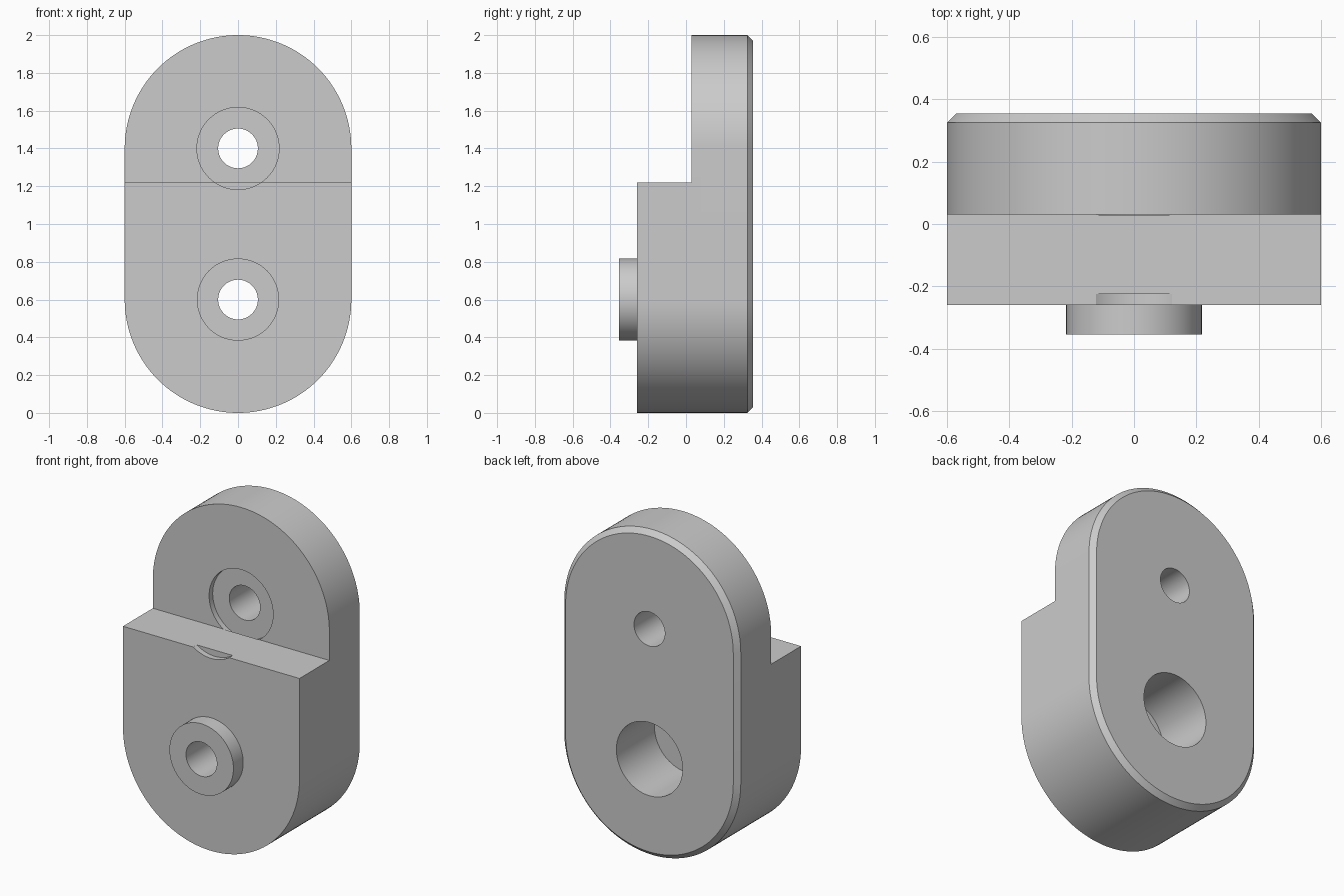
import bpy
import math

if "Cube" in bpy.data.objects:
    bpy.data.objects.remove(bpy.data.objects["Cube"], do_unlink=True)

# Single plain grey material
grey = bpy.data.materials.new("light grey")
grey.use_nodes = True
COLOUR = (0.6, 0.6, 0.6, 1)
grey.diffuse_color = COLOUR
grey.node_tree.nodes["Principled BSDF"].inputs["Base Color"].default_value = COLOUR

LOW_Z, HIGH_Z = 0.6, 1.4      # hole centres
FRONT, BACK = -0.26, 0.355    # body depth
STEP_Y, STEP_Z = 0.03, 1.22   # ledge
HOLE_R, BOSS_R = 0.105, 0.2175
RECESS = 0.035


def stadium(radius, y, segments=64):
    """Rounded-end outline in the xz plane."""
    points = []
    for centre, start in ((HIGH_Z, 0), (LOW_Z, math.pi)):
        for i in range(segments + 1):
            a = start + math.pi * i / segments
            points.append((radius * math.cos(a), y, centre + radius * math.sin(a)))
    return points


def loft(name, rings):
    """Closed solid through matching rings of points."""
    n = len(rings[0])
    verts = [p for ring in rings for p in ring]
    faces = [tuple(range(n)), tuple(reversed(range(len(verts) - n, len(verts))))]
    for k in range(len(rings) - 1):
        for i in range(n):
            j = (i + 1) % n
            faces.append((k * n + j, k * n + i, (k + 1) * n + i, (k + 1) * n + j))
    mesh = bpy.data.meshes.new(name)
    mesh.from_pydata(verts, [], faces)
    obj = bpy.data.objects.new(name, mesh)
    bpy.context.collection.objects.link(obj)
    return obj


def cylinder(name, radius, z, y0, y1):
    bpy.ops.mesh.primitive_cylinder_add(vertices=96, radius=radius, depth=y1 - y0,
                                        location=(0, (y0 + y1) / 2, z),
                                        rotation=(math.pi / 2, 0, 0))
    obj = bpy.context.object
    obj.name = name
    return obj


def combine(target, other, operation):
    """Apply a boolean and remove the helper."""
    mod = target.modifiers.new(other.name, "BOOLEAN")
    mod.operation, mod.solver, mod.object = operation, "EXACT", other
    bpy.context.view_layer.update()
    bpy.ops.object.select_all(action="DESELECT")
    bpy.context.view_layer.objects.active = target
    target.select_set(True)
    bpy.ops.object.modifier_apply(modifier=mod.name)
    bpy.data.objects.remove(other, do_unlink=True)


# Body with chamfered back edge
chamfer = 0.03
body = loft("bracket_body", [stadium(0.6, FRONT), stadium(0.6, BACK - chamfer),
                             stadium(0.6 - chamfer, BACK)])
bpy.context.view_layer.objects.active = body
body.select_set(True)
bpy.ops.object.mode_set(mode="EDIT")
bpy.ops.mesh.select_all(action="SELECT")
bpy.ops.mesh.normals_make_consistent(inside=False)
bpy.ops.object.mode_set(mode="OBJECT")

# Step: thin upper plate above the thick lower block
bpy.ops.mesh.primitive_cube_add(size=2, location=(0, STEP_Y - 1, STEP_Z + 1))
step = bpy.context.object
step.name = "step_cutter"
combine(body, step, "DIFFERENCE")

# Raised boss on the lower block
combine(body, cylinder("boss", BOSS_R, LOW_Z, -0.355, FRONT + 0.05), "UNION")

# Shallow recesses around the upper hole, in the plate and in the block's front
combine(body, cylinder("plate_recess", BOSS_R, HIGH_Z, STEP_Y - 0.001, STEP_Y + RECESS), "DIFFERENCE")
combine(body, cylinder("front_recess", BOSS_R, HIGH_Z, FRONT - 0.1, FRONT + RECESS), "DIFFERENCE")

# Deep counterbore from the back, then the through holes
combine(body, cylinder("counterbore", 0.225, LOW_Z, -0.015, BACK + 0.1), "DIFFERENCE")
for label, z in (("lower_hole", LOW_Z), ("upper_hole", HIGH_Z)):
    combine(body, cylinder(label, HOLE_R, z, -0.5, 0.5), "DIFFERENCE")

body.data.materials.clear()
body.data.materials.append(grey)
for poly in body.data.polygons:
    poly.material_index = 0
bpy.ops.object.shade_smooth_by_angle(angle=math.radians(30))
